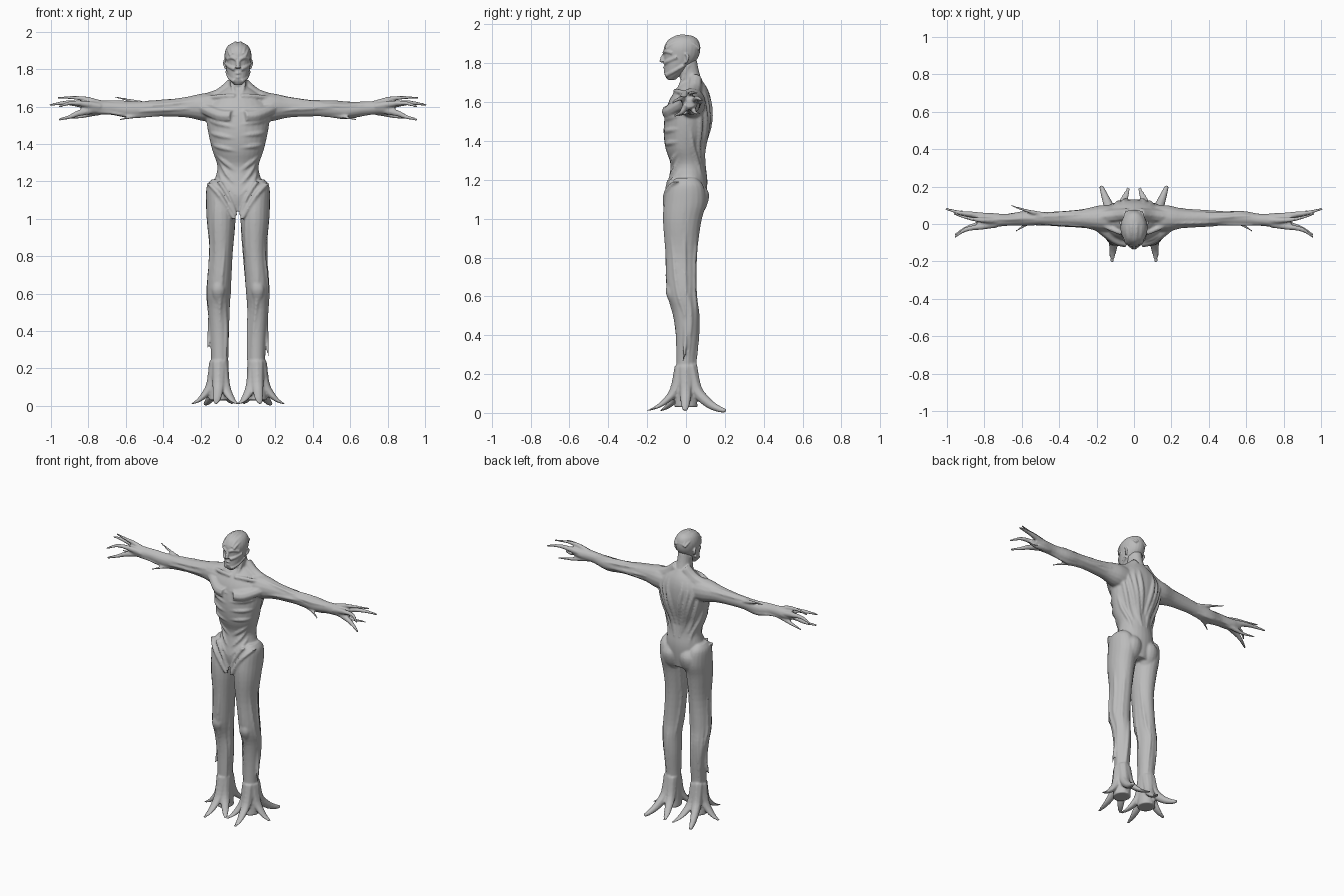
import bpy, bmesh, math, random
from mathutils import Vector

random.seed(4)
bark = bpy.data.materials.new("grey bark")
bark.diffuse_color = (0.5, 0.5, 0.5, 1)


def sample(st, t):
    """Smooth station (x, y, z, ra, rb) at t in 0..1 along a limb."""
    f = min(max(t, 0), 1) * (len(st) - 1)
    i = min(int(f), len(st) - 2)
    u = f - i
    p = [st[max(i - 1, 0)], st[i], st[i + 1], st[min(i + 2, len(st) - 1)]]
    return [0.5 * (2 * b + (c - a) * u + (2 * a - 5 * b + 4 * c - d) * u * u
                   + (3 * b - a - 3 * c + d) * u ** 3) for a, b, c, d in zip(*p)]


def surface(st, t, ang, k=1.0):
    """Point on the limb surface: ra is the horizontal radius, rb the other one."""
    s, q0, q1 = sample(st, t), sample(st, t - 0.01), sample(st, t + 0.01)
    tan = (Vector(q1[:3]) - Vector(q0[:3])).normalized()
    d = Vector(st[-1][:3]) - Vector(st[0][:3])
    up = abs(d.z) > 1.2 * math.hypot(d.x, d.y)
    u = Vector((1, 0, 0)) if up else Vector((-d.y, d.x, 0)).normalized()
    v = Vector((0, 1, 0)) if up else tan.cross(u)
    return Vector(s[:3]) + k * (u * s[3] * math.cos(ang) + v * s[4] * math.sin(ang))


def limb(bm, st, n=16, sub=4):
    """Closed tube lofted through the stations."""
    m = (len(st) - 1) * sub
    rings = [[bm.verts.new(surface(st, j / m, 2 * math.pi * i / n)) for i in range(n)]
             for j in range(m + 1)]
    for a, b in zip(rings, rings[1:]):
        for i in range(n):
            bm.faces.new((a[i], a[(i + 1) % n], b[(i + 1) % n], b[i]))
    bm.faces.new(rings[0][::-1])
    bm.faces.new(rings[-1])


def cord(bm, pts, r, tip=0.3):
    """Round tapering strand through points."""
    k = len(pts) - 1
    limb(bm, [(*p, r * (1 - (1 - tip) * i / k), r * (1 - (1 - tip) * i / k))
              for i, p in enumerate(pts)], 8)


def ridge(bm, st, t0, a0, t1, a1, r, k=0.97):
    """Raised sinew lying on a limb from (t0, a0 degrees) to (t1, a1)."""
    pts = []
    for i in range(6):
        f = i / 5
        p = surface(st, t0 + (t1 - t0) * f, math.radians(a0 + (a1 - a0) * f), k)
        w = r * (0.35 + 0.65 * math.sin(math.pi * f))
        pts.append((*p, w, w))
    limb(bm, pts, 8, 3)


def finish(bm, name, voxel, smooth):
    """Fuse overlapping strands into one continuous skin."""
    bmesh.ops.recalc_face_normals(bm, faces=bm.faces)
    me = bpy.data.meshes.new(name)
    bm.to_mesh(me)
    bm.free()
    ob = bpy.data.objects.new(name, me)
    bpy.context.collection.objects.link(ob)
    me.materials.append(bark)
    mod = ob.modifiers.new("fuse", 'REMESH')
    mod.mode, mod.voxel_size, mod.use_smooth_shade = 'VOXEL', voxel, True
    mod = ob.modifiers.new("soften", 'SMOOTH')
    mod.factor, mod.iterations = 0.5, smooth


body = bmesh.new()

# Torso
torso = [(0, 0, 1.04, .09, .09), (0, 0, 1.12, .13, .105), (0, .01, 1.2, .125, .1),
         (0, .01, 1.28, .11, .09), (0, -.005, 1.36, .135, .1), (0, 0, 1.44, .155, .115),
         (0, .01, 1.52, .168, .12), (0, .02, 1.6, .17, .11), (0, .03, 1.66, .12, .085),
         (0, .035, 1.71, .05, .05)]
limb(body, torso, 28)
# Neck
limb(body, [(0, .045, 1.62, .065, .06), (0, .03, 1.7, .05, .055), (0, .012, 1.76, .045, .055),
            (0, 0, 1.82, .045, .055)])

for s in (-1, 1):
    def ang(a):
        return a if s > 0 else 180 - a

    # Ribs and belly folds
    for t0, t1, w in ((.72, .78, .016), (.63, .69, .014), (.55, .59, .013), (.46, .50, .013)):
        ridge(body, torso, t0 + s * .012, ang(-88), t1, ang(-12), w)
    for t0, t1 in ((.12, .3), (.2, .38), (.3, .42)):
        ridge(body, torso, t0, ang(-84), t1, ang(-25), .014)
    # Chest muscle and collar bone
    cord(body, [(s * .03, -.095, 1.55), (s * .1, -.075, 1.555), (s * .2, .0, 1.6)], .036, .9)
    cord(body, [(s * .015, -.055, 1.655), (s * .09, -.04, 1.655), (s * .2, .01, 1.64)], .014, .9)
    # Neck cords and shoulder slope
    cord(body, [(s * .04, .01, 1.79), (s * .03, -.02, 1.71), (s * .012, -.05, 1.65)], .012, .7)
    cord(body, [(s * .03, .05, 1.72), (s * .1, .045, 1.66), (s * .22, .035, 1.62)], .035, 1.1)
    # Back strands sweeping from the shoulders to the spine
    for a0, a1, t1 in ((35, 72, .35), (52, 80, .3), (68, 84, .42), (20, 50, .35)):
        ridge(body, torso, .86, ang(a0), t1, ang(a1), .017)
    ridge(body, torso, .6, ang(8), .25, ang(45), .015)

    # Arm
    arm = [(s * .1, .03, 1.59, .07, .075), (s * .18, .03, 1.597, .07, .075),
           (s * .27, .03, 1.597, .05, .056), (s * .38, .03, 1.592, .039, .045),
           (s * .48, .03, 1.588, .035, .041), (s * .58, .03, 1.583, .04, .043),
           (s * .68, .022, 1.592, .032, .036), (s * .78, .02, 1.595, .04, .036),
           (s * .84, .02, 1.595, .03, .025)]
    limb(body, arm)
    for i in range(9):
        t = random.uniform(.12, .6)
        a = i * 40 + random.uniform(-10, 10)
        ridge(body, arm, t, a, t + .33, a + random.uniform(-35, 35), .009)
    # Fingers
    for pts, r in ((((.76, .035, 1.6), (.86, .05, 1.615), (.93, .06, 1.62), (1.007, .082, 1.608)), .022),
                   (((.72, .02, 1.61), (.8, .02, 1.638), (.88, .03, 1.648), (.965, .055, 1.648)), .019),
                   (((.74, 0, 1.6), (.82, -.015, 1.615), (.9, -.03, 1.618), (.96, -.072, 1.598)), .022),
                   (((.76, .01, 1.585), (.85, -.01, 1.565), (.9, -.025, 1.545), (.96, -.06, 1.53)), .022),
                   (((.7, .03, 1.58), (.8, .04, 1.557), (.86, .05, 1.545), (.93, .07, 1.54)), .018)):
        cord(body, [(s * x, y, z) for x, y, z in pts], r)
    # Elbow thorns
    cord(body, [(s * .46, .03, 1.56), (s * .55, .01, 1.548), (s * .635, -.04, 1.53)], .016)
    if s < 0:
        cord(body, [(-.48, .05, 1.61), (-.57, .07, 1.632), (-.66, .1, 1.652)], .014)

    # Leg
    leg = [(s * .118, 0, 1.21, .025, .05), (s * .108, 0, 1.17, .06, .09),
           (s * .093, -.005, 1.08, .078, .108), (s * .09, -.02, .98, .076, .098),
           (s * .09, -.024, .82, .062, .082), (s * .103, -.02, .63, .062, .076),
           (s * .105, 0, .52, .056, .066), (s * .1, .005, .4, .052, .058),
           (s * .098, 0, .25, .046, .05), (s * .098, 0, .13, .05, .052),
           (s * .1, 0, .03, .055, .06)]
    limb(body, leg, 20)
    for i in range(10):
        t = random.uniform(.1, .55)
        a = i * 36 + random.uniform(-10, 10)
        ridge(body, leg, t, a, t + .35, a + random.uniform(-40, 40), .011, .94)
    # Hip crest, groin folds, buttock and kneecap
    cord(body, [(s * .15, -.05, 1.19), (s * .1, -.1, 1.13), (s * .02, -.1, 1.0)], .022, .6)
    cord(body, [(s * .1, -.085, 1.2), (s * .05, -.1, 1.12), (s * .012, -.095, 1.02)], .014, .7)
    limb(body, [(s * .06, .05, 1.19, .03, .03), (s * .065, .06, 1.13, .06, .058),
                (s * .068, .05, 1.06, .06, .055), (s * .07, .03, 1.0, .035, .035)])
    limb(body, [(s * .1, -.075, .69, .02, .015), (s * .105, -.08, .62, .036, .025),
                (s * .105, -.06, .55, .018, .015)], 10)
    # Shin thorn
    cord(body, [(s * .14, .0, .52), (s * .15, .0, .4), (s * .163, -.015, .265 if s > 0 else .31)],
         .02, .25)
    # Root toes
    for x, y in ((.245, -.005), (.175, .2), (.03, .19), (.118, -.2), (.005, -.13)):
        dx, dy = x - .1, y
        cord(body, [(s * (.1 + dx * f), dy * f, z) for f, z in
                    ((.1, .24), (.26, .12), (.55, .055), (.8, .024), (1.02, .01))], .04, .28)
finish(body, "body", .0065, 3)

# Head
head = bmesh.new()
skull = [(0, -.075, 1.715, .02, .02), (0, -.068, 1.74, .042, .042), (0, -.045, 1.78, .058, .066),
         (0, -.025, 1.83, .068, .088), (0, -.02, 1.88, .072, .094), (0, -.015, 1.92, .058, .077),
         (0, -.01, 1.94, .03, .045), (0, -.01, 1.946, .008, .012)]
limb(head, skull, 24)
# Nose
cord(head, [(0, -.108, 1.855), (0, -.12, 1.83), (0, -.124, 1.805)], .009, 1.5)
# Lips
for z, y in ((1.778, -.112), (1.757, -.11)):
    cord(head, [(-.03, y + .022, z), (0, y, z), (.03, y + .022, z)], .007, 1)
for s in (-1, 1):
    # Brow, cheek, jaw and ear
    cord(head, [(s * .006, -.113, 1.85), (s * .032, -.105, 1.862), (s * .06, -.07, 1.852)], .011, .8)
    cord(head, [(s * .016, -.112, 1.8), (s * .042, -.09, 1.812), (s * .066, -.045, 1.832)], .012, .8)
    cord(head, [(s * .018, -.105, 1.735), (s * .045, -.07, 1.755), (s * .06, -.01, 1.79)], .011, .9)
    cord(head, [(s * .068, .0, 1.85), (s * .073, .01, 1.83), (s * .064, 0, 1.8)], .009, .8)
    # Strands swept back over the scalp
    for a, r in ((.2, .009), (.55, .009), (.85, .008)):
        pts = []
        for i in range(7):
            b = math.radians(25 + 22 * i)
            pts.append((s * .072 * math.sin(a) * (.55 + .45 * math.sin(b)),
                        -.018 - .095 * math.cos(b),
                        1.845 + .098 * math.sin(b) * math.cos(a)))
        cord(head, pts, r, .8)
finish(head, "head", .0045, 2)
